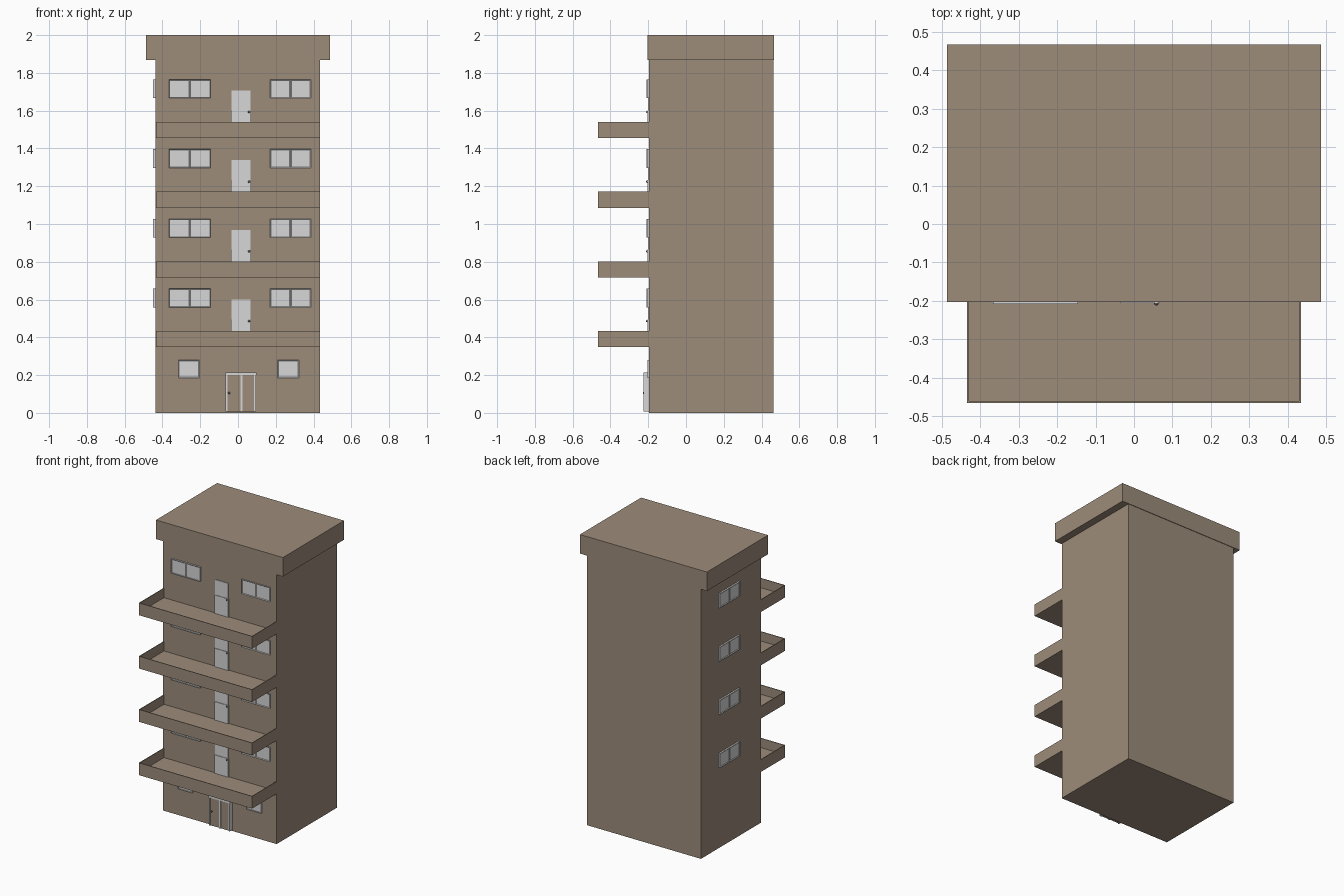
import bpy, bmesh
from mathutils import Matrix, Vector

if "Cube" in bpy.data.objects:
    bpy.data.objects.remove(bpy.data.objects["Cube"])


def material(name, rgb):
    m = bpy.data.materials.new(name)
    m.diffuse_color = (*rgb, 1)
    m.use_nodes = True
    m.node_tree.nodes["Principled BSDF"].inputs["Base Color"].default_value = m.diffuse_color
    return m


WALL = material("tan_wall", (0.335, 0.262, 0.195))
LIGHT = material("light_grey", (0.68, 0.68, 0.68))
METAL = material("dark_metal", (0.12, 0.12, 0.12))


def boxes(name, parts, mat):
    """One object made of boxes given as (x0, x1, y0, y1, z0, z1)."""
    bm = bmesh.new()
    for x0, x1, y0, y1, z0, z1 in parts:
        mid = Vector((x0 + x1, y0 + y1, z0 + z1)) / 2
        size = Matrix.Diagonal((x1 - x0, y1 - y0, z1 - z0, 1))
        bmesh.ops.create_cube(bm, size=1, matrix=Matrix.Translation(mid) @ size)
    me = bpy.data.meshes.new(name)
    bm.to_mesh(me)
    bm.free()
    me.materials.append(mat)
    ob = bpy.data.objects.new(name, me)
    bpy.context.collection.objects.link(ob)
    return ob


def inset_panes(ob, normal, border, depth):
    """Sink a pane into each face looking along normal."""
    bm = bmesh.new()
    bm.from_mesh(ob.data)
    bm.normal_update()
    faces = [f for f in bm.faces if f.normal.dot(Vector(normal)) > 0.9]
    bmesh.ops.inset_individual(bm, faces=faces, thickness=border, depth=-depth)
    bm.to_mesh(ob.data)
    bm.free()


def front_window(name, x0, x1, z0, z1, out, panes=2):
    w = (x1 - x0) / panes
    ob = boxes(name, [(x0 + i * w, x0 + (i + 1) * w, FRONT - out, FRONT + 0.002, z0, z1)
                      for i in range(panes)], LIGHT)
    inset_panes(ob, (0, -1, 0), 0.006, 0.003)


def knob(name, x, y, z):
    bm = bmesh.new()
    bmesh.ops.create_uvsphere(bm, u_segments=10, v_segments=6, radius=0.006,
                              matrix=Matrix.Translation((x, y, z)))
    me = bpy.data.meshes.new(name)
    bm.to_mesh(me)
    bm.free()
    me.materials.append(METAL)
    me.shade_smooth()
    bpy.context.collection.objects.link(bpy.data.objects.new(name, me))


FRONT, BACK, STEP = -0.197, 0.462, 0.369

# Main block and roof slab
boxes("building_body", [(-0.438, 0.434, FRONT, BACK, 0.0, 1.88)], WALL)
boxes("roof_slab", [(-0.486, 0.486, -0.203, 0.466, 1.868, 2.0)], WALL)

# Upper storeys: balcony, door, windows
for i in range(4):
    n, dz = i + 1, i * STEP
    b, t, x, y, w = 0.348 + dz, 0.433 + dz, 0.434, -0.465, 0.005
    boxes(f"balcony_{n}", [
        (-x, x, y, FRONT, b, b + 0.02),
        (-x, x, y, y + w, b + 0.02, t),
        (-x, -x + w, y + w, FRONT, b + 0.02, t),
        (x - w, x, y + w, FRONT, b + 0.02, t)], WALL)

    boxes(f"balcony_door_{n}", [
        (-0.036, 0.068, FRONT - 0.008, FRONT, b + 0.02, 0.495 + dz),
        (-0.034, 0.066, FRONT - 0.004, FRONT, 0.495 + dz, 0.6 + dz)], LIGHT)
    knob(f"balcony_door_knob_{n}", 0.058, FRONT - 0.009, 0.486 + dz)

    z0, z1 = 0.559 + dz, 0.658 + dz
    front_window(f"left_window_{n}", -0.366, -0.145, z0, z1, 0.011)
    front_window(f"right_window_{n}", 0.17, 0.386, z0, z1, 0.006)
    side = boxes(f"side_window_{n}", [(-0.449, -0.436, 0.05, 0.16, z0, z1),
                                      (-0.449, -0.436, 0.16, 0.27, z0, z1)], LIGHT)
    inset_panes(side, (-1, 0, 0), 0.008, 0.004)

# Ground floor windows
front_window("ground_window_left", -0.316, -0.205, 0.185, 0.28, 0.008, 1)
front_window("ground_window_right", 0.21, 0.322, 0.185, 0.28, 0.008, 1)

# Double entrance door with light frame
y = -0.226
boxes("entrance_frame", [
    (-0.065, -0.055, y, FRONT, 0.008, 0.2),
    (0.014, 0.024, y, FRONT, 0.008, 0.2),
    (0.085, 0.095, y, FRONT, 0.008, 0.2),
    (-0.067, 0.097, y, FRONT, 0.2, 0.215)], LIGHT)
boxes("entrance_panels", [(-0.055, 0.014, y + 0.006, FRONT, 0.008, 0.2),
                          (0.024, 0.085, y + 0.006, FRONT, 0.008, 0.2)], WALL)
knob("entrance_knob", -0.047, y + 0.003, 0.106)
